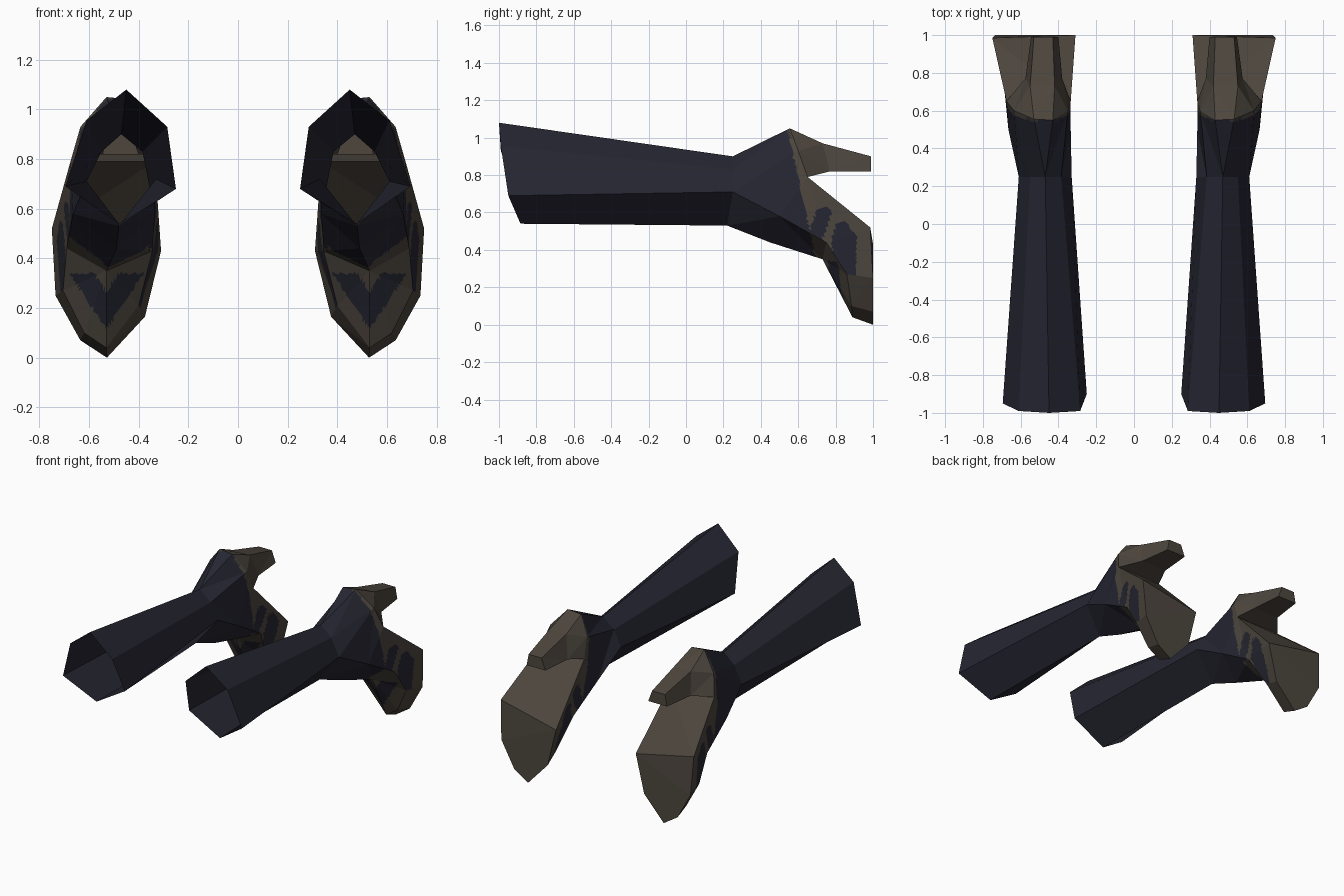
import bpy, bmesh
from mathutils import Vector

if "Cube" in bpy.data.objects:
    bpy.data.objects.remove(bpy.data.objects["Cube"])


def material(name, rgb):
    m = bpy.data.materials.new(name)
    m.diffuse_color = (*rgb, 1)
    m.use_nodes = True
    m.node_tree.nodes["Principled BSDF"].inputs["Base Color"].default_value = m.diffuse_color
    return m


navy = material("navy cloth", (0.019, 0.019, 0.032))
brown = material("brown leather", (0.074, 0.061, 0.048))


def finish(name, bm):
    # recalculates normals and mirrors the right part to the left
    bmesh.ops.recalc_face_normals(bm, faces=bm.faces)
    me = bpy.data.meshes.new(name)
    bm.to_mesh(me)
    bm.free()
    me.materials.append(navy)
    me.materials.append(brown)
    ob = bpy.data.objects.new(name, me)
    bpy.context.collection.objects.link(ob)
    ob.modifiers.new("mirror", 'MIRROR').use_mirror_merge = False


# rings run top, inner upper, inner lower, bottom, outer lower, outer upper
cuff = [(.45, -1, 1.08), (.285, -.99, .93), (.25, -.9, .68),
        (.48, -.885, .54), (.695, -.95, .69), (.61, -.99, .955)]
wrist = [(.47, .25, .90), (.385, .25, .83), (.33, .25, .72),
         (.48, .22, .53), (.61, .25, .71), (.55, .25, .83)]

# Sleeves: open six-sided tapered tubes
bm = bmesh.new()
a = [bm.verts.new(p) for p in cuff]
b = [bm.verts.new(p) for p in wrist]
for i in range(6):
    j = (i + 1) % 6
    bm.faces.new((a[i], a[j], b[j], b[i]))
finish("sleeves", bm)

# Hands: named corner points joined by faces
pts = {f"w{i}": p for i, p in enumerate(wrist)}
pts.update(  # thumb-root ring and knuckle ring
    tl=(.43, .55, 1.04), tr=(.53, .555, 1.05), iu=(.35, .60, .92), il=(.335, .50, .58),
    bo=(.49, .45, .44), ol=(.665, .50, .58), ou=(.635, .60, .93),
    ku=(.335, .65, .79), ki=(.345, .75, .43), kb=(.53, .73, .35),
    ko=(.69, .75, .44), kv=(.675, .65, .79))
pts.update(  # finger plate outline and its back edge
    p0=(.31, 1, .43), p1=(.375, 1, .165), p2=(.528, 1, 0), p3=(.635, 1, .07),
    p4=(.735, 1, .25), p5=(.75, .985, .52),
    f0=(.40, .87, .21), f1=(.53, .89, .04), f2=(.62, .885, .10), f3=(.705, .86, .27))
pts.update(  # thumb middle and tip
    m0=(.42, .73, .97), m1=(.55, .73, .97), m2=(.575, .77, .82), m3=(.38, .77, .82),
    e0=(.43, .99, .90), e1=(.53, .99, .90), e2=(.545, .99, .82), e3=(.40, .99, .82))

painted = """w0 tl tr|w0 w1 iu tl|w1 w2 il iu|w2 w3 bo il|w3 w4 ol bo|w4 w5 ou ol|w5 w0 tr ou
iu il ki ku|il bo kb ki|bo ol ko kb|ol ou kv ko
ku ki f0 p1 p0|ki kb f1 f0|kb f2 f1|kb ko f3 f2|ko kv p5 p4 f3"""
leather = """tl m0 m1 tr|tr m1 m2 ou|ou m2 kv|kv m2 m3 ku|iu m3 m0 tl|ku m3 iu
m0 e0 e1 m1|m1 e1 e2 m2|m2 e2 e3 m3|m3 e3 e0 m0|e0 e3 e2 e1
ku p0 p5 kv|p0 p1 p2 p3 p4 p5|f0 f1 p2 p1|f1 f2 p3 p2|f2 f3 p4 p3"""

bm = bmesh.new()
v = {k: bm.verts.new(p) for k, p in pts.items()}
for group, index in ((painted, 0), (leather, 1)):
    for names in group.replace("\n", "|").split("|"):
        bm.faces.new([v[n] for n in names.split()]).material_index = index
bmesh.ops.recalc_face_normals(bm, faces=bm.faces)
bmesh.ops.triangulate(bm, faces=bm.faces)
bmesh.ops.subdivide_edges(bm, edges=bm.edges, cuts=13, use_grid_fill=True)


def inside(y, z, poly):
    # convex polygon test in the side plane
    signs = [(c - a) * (z - b) - (d - b) * (y - a) > 0
             for (a, b), (c, d) in zip(poly, poly[1:] + poly[:1])]
    return all(signs) or not any(signs)


patch_a = [(.65, .47), (.72, .43), (.785, .60), (.75, .635), (.70, .62)]
patch_b = [(.775, .43), (.81, .54), (.85, .555), (.91, .47), (.91, .10), (.88, .09)]

# Leather trim: border beyond a slanted line, with cloth patches left showing
bm.normal_update()
for f in bm.faces:
    if f.material_index == 1:
        continue
    x, y, z = f.calc_center_median()
    cloth = y < .55 + (1.03 - z) * .21
    if abs(f.normal.x) > .6:
        cloth = cloth or inside(y, z, patch_a) or inside(y, z, patch_b)
    elif z < .34:
        cloth = cloth or abs(z - .19 - 1.5 * abs(x - .53)) < .075
    f.material_index = 0 if cloth else 1
finish("hands", bm)
